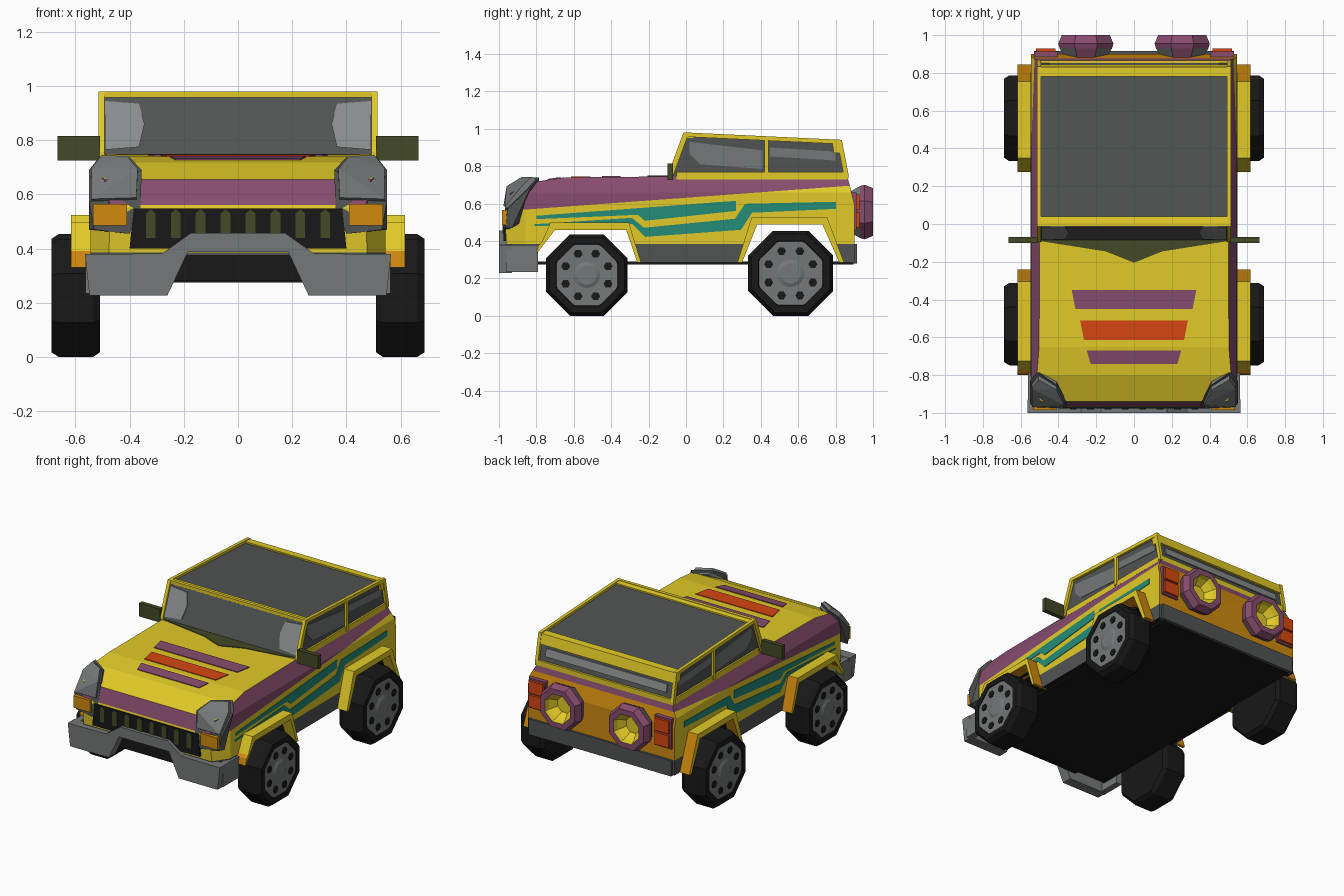
import bpy, bmesh, math
from mathutils import Vector

if "Cube" in bpy.data.objects:
    bpy.data.objects.remove(bpy.data.objects["Cube"])


def material(name, r, g, b):
    m = bpy.data.materials.new(name)
    m.diffuse_color = [((c / 255 + .055) / 1.055) ** 2.4 for c in (r, g, b)] + [1]
    m.use_nodes = True
    m.node_tree.nodes["Principled BSDF"].inputs["Base Color"].default_value = m.diffuse_color
    return m


YELLOW, ORANGE, PURPLE, GLASS, GREY, SHINE, BLACK, TEAL, RED, OLIVE = range(10)
MATS = [material(*a) for a in (
    ("yellow", 226, 202, 40), ("orange", 208, 138, 15), ("purple", 135, 76, 110),
    ("dark grey", 80, 84, 82), ("grey", 116, 120, 120), ("light grey", 138, 141, 141),
    ("black", 24, 24, 24), ("teal", 36, 140, 120), ("red orange", 215, 70, 18),
    ("olive", 68, 72, 38))]


def finish(name, bm, mat):
    bmesh.ops.recalc_face_normals(bm, faces=bm.faces)
    bm.normal_update()
    used = []
    for f in bm.faces:
        m = mat(f.calc_center_median(), f.normal) if callable(mat) else mat
        if m not in used:
            used.append(m)
        f.material_index = used.index(m)
    me = bpy.data.meshes.new(name)
    bm.to_mesh(me)
    bm.free()
    for m in used:
        me.materials.append(MATS[m])
    ob = bpy.data.objects.new(name, me)
    bpy.context.collection.objects.link(ob)
    return ob


def prism_mesh(poly, axis, a, b):
    """Extrude a 2D outline along x, y or z."""
    bm = bmesh.new()
    put = {'x': lambda p, t: (t, p[0], p[1]), 'y': lambda p, t: (p[0], t, p[1]),
           'z': lambda p, t: (p[0], p[1], t)}[axis]
    lo, hi = ([bm.verts.new(put(p, t)) for p in poly] for t in (a, b))
    bm.faces.new(lo)
    bm.faces.new(hi[::-1])
    n = len(poly)
    for i in range(n):
        j = (i + 1) % n
        bm.faces.new((lo[i], lo[j], hi[j], hi[i]))
    bmesh.ops.recalc_face_normals(bm, faces=bm.faces)
    return bm


def prism(name, poly, axis, a, b, mat):
    bm = prism_mesh(poly, axis, a, b)
    bmesh.ops.triangulate(bm, faces=bm.faces)
    return finish(name, bm, mat)


def hull(name, pts, mat):
    bm = bmesh.new()
    vs = [bm.verts.new(p) for p in pts]
    r = bmesh.ops.convex_hull(bm, input=vs)
    junk = [v for v in r["geom_interior"] if isinstance(v, bmesh.types.BMVert)]
    bmesh.ops.delete(bm, geom=junk, context='VERTS')
    return finish(name, bm, mat)


def corners(xs, ys, zs):
    return [(x, y, z) for x in xs for y in ys for z in zs]


def box(name, xs, ys, zs, mat):
    return hull(name, corners(xs, ys, zs), mat)


def bar(name, p, q, w=.011, mat=YELLOW):
    pts = []
    for c in (p, q):
        pts += corners(*[(v - w, v + w) for v in c])
    return hull(name, pts, mat)


def lathe(name, prof, segs, centre, axis, mat):
    """Spin (radius, distance) points round the x or y axis; flat side down."""
    bm = bmesh.new()
    rings = []
    for r, t in prof:
        ring = []
        for i in range(segs):
            a = math.tau * (i + .5) / segs
            u, v = r * math.sin(a), r * math.cos(a)
            p = Vector((t, u, v)) if axis == 'x' else Vector((u, t, v))
            ring.append(bm.verts.new(p + Vector(centre)))
        rings.append(ring)
    for A, B in zip(rings, rings[1:]):
        for i in range(segs):
            j = (i + 1) % segs
            bm.faces.new((A[i], A[j], B[j], B[i]))
    bm.faces.new(rings[0])
    bm.faces.new(rings[-1])
    return finish(name, bm, mat)


# Body: side profile with arches, chamfered shoulders and nose corners
FRONT_ARCH = [(-.79, .375), (-.70, .46), (-.32, .46), (-.26, .285)]
REAR_ARCH = [(.30, .285), (.38, .487), (.73, .487), (.82, .285)]
bm = prism_mesh([(-.96, .375)] + FRONT_ARCH + REAR_ARCH +
                [(.90, .285), (.90, .60), (.865, .737), (-.1, .745), (-.65, .74),
                 (-.80, .718), (-.94, .655), (-.97, .55)], 'x', -.545, .545)
bmesh.ops.triangulate(bm, faces=bm.faces)


def cut(co, no, clear):
    g = bm.verts[:] + bm.edges[:] + bm.faces[:]
    bmesh.ops.bisect_plane(bm, geom=g, plane_co=co, plane_no=no, clear_outer=clear, dist=1e-5)
    if clear:
        bmesh.ops.holes_fill(bm, edges=[e for e in bm.edges if e.is_boundary], sides=0)
        bmesh.ops.triangulate(bm, faces=bm.faces)


for s in (-1, 1):
    cut((s * .545, 0, .66), (s * .075, 0, .04), True)
    cut((s * .545, -.86, 0), (s * .11, -.075, 0), True)
cut((0, -.97, .56), (0, -.0735, 1), False)
cut((0, 0, .385), (0, 0, 1), False)


def body_colour(c, n):
    if n.z < -.5 or (abs(n.x) < .3 and abs(c.y + .02) < .85 and c.z < .5):
        return BLACK
    if c.z < .385:
        return GLASS
    if n.z > .8:
        return YELLOW
    if c.z > .56 + (c.y + .97) * .0735:
        return PURPLE
    return ORANGE if n.y > .5 else YELLOW


finish("body", bm, body_colour)
box("floor", (-.51, .51), (-.90, .895), (.275, .29), BLACK)
box("front_skid", (-.30, .30), (-.93, -.80), (.28, .41), BLACK)
box("rear_bumper", (-.53, .53), (.88, .915), (.28, .385), GLASS)

# Hood stripes and cowl hugging the hood
def hood_z(y):
    return .74 + (y + .65) * (.147 if y < -.65 else .009)


for i, (w, y0, y1, m) in enumerate(((.33, -.35, -.45, PURPLE), (.285, -.51, -.615, RED),
                                    (.25, -.67, -.74, PURPLE))):
    hull("hood_stripe_%d" % i, [(s * x, y, hood_z(y) + d) for s in (-1, 1)
         for x, y in ((w, y0), (w - .02, y1)) for d in (-.003, .005)], m)
prism("cowl", [(-.5, -.06), (-.5, -.09), (-.15, -.145), (0, -.205), (.15, -.145), (.5, -.09),
               (.5, -.06)], 'z', .74, .749, OLIVE)

# Grille, bumper
prism("grille", [(-.40, .40), (.40, .40), (.385, .548), (-.385, .548)], 'y', -.976, -.95, BLACK)
for i in range(8):
    x = -.322 + i * .092
    prism("grille_slat_%d" % i, [(x - .018, .44), (x + .018, .44), (x + .018, .53), (x, .545),
                                 (x - .018, .53)], 'y', -.981, -.97, OLIVE)
half = [(.175, .457), (.28, .382), (.565, .38), (.548, .228), (.26, .228), (.185, .388)]
prism("front_bumper", half + [(-x, z) for x, z in half[::-1]], 'y', -1, -.93, GREY)

# Cabin: glass block, belt and frame bars
hull("cabin_glass", corners((-.497, .497), (-.09, .86), (.735,)) +
     [(x, y, z) for x in (-.497, .497) for y, z in ((-.003, .965), (.815, .925))], GLASS)
hull("cabin_belt", corners((-.508, .508), (-.05, .866), (.73, .768)), YELLOW)
A0, A1, C1, C0 = (-.085, .745), (-.003, .969), (.822, .93), (.858, .745)
for s in (-1, 1):
    x = s * .503
    for n, p, q in (("front_pillar", A0, A1), ("roof_rail", A1, C1), ("rear_pillar", C1, C0),
                    ("middle_pillar", (.43, .75), (.43, .945))):
        bar(n, (x, *p), (x, *q))
bar("front_header", (-.5, *A1), (.5, *A1))
hull("front_header_lip", [(x, y, z) for x in (-.5, .5) for y, z in
     ((0, .978), (.04, .972), (0, .95), (.04, .95))], YELLOW)
bar("windshield_sill", (-.5, -.092, .742), (.5, -.092, .742), .006)
hull("rear_header", [(x, y, z) for x in (-.51, .51) for y, z in
     ((.78, .938), (.83, .936), (.845, .87), (.79, .87))], YELLOW)
hull("rear_window_shine", [(x, .86 - (z - .74) * .243 + d, z) for x in (-.45, .45)
     for z in (.80, .85) for d in (0, .008)], SHINE)

for s in (-1, 1):
    # Window highlights
    hull("windshield_shine", [(s * x, -.09 + (z - .74) * .387 + d, z) for x, z in
         ((.49, .945), (.365, .935), (.345, .86), (.365, .775), (.49, .765))
         for d in (-.005, .003)], SHINE)
    for poly in ([(.02, .93), (.41, .885), (.41, .785), (.075, .81), (.02, .866)],
                 [(.45, .90), (.80, .878), (.80, .83), (.45, .853)]):
        prism("side_window_shine", poly, 'x', s * .494, s * .5, GREY)
    # Side stripes
    prism("upper_side_stripe", [(-.8, .535), (.267, .615), (.267, .561), (-.22, .508),
          (-.257, .54), (-.8, .517)], 'x', s * .54, s * .549, TEAL)
    prism("lower_side_stripe", [(-.81, .49), (-.289, .524), (-.225, .471), (.262, .519),
          (.316, .599), (.802, .61), (.802, .572), (.353, .551), (.294, .46), (-.219, .422),
          (-.289, .492), (-.81, .48)], 'x', s * .54, s * .549, TEAL)
    # Wheel arch flares
    for n, outer, arch in (
            ("front_flare", [(-.80, .33), (-.725, .498), (-.305, .498), (-.24, .285)], FRONT_ARCH),
            ("rear_flare", [(.275, .285), (.35, .525), (.755, .525), (.845, .285)], REAR_ARCH)):
        prism(n, outer + arch[::-1], 'x', s * .50, s * .617,
              lambda c, n: ORANGE if n.y > .4 and abs(n.x) < .5 or n.z < -.5 else YELLOW)
    # Headlight, frame and turn signal
    lens = [(.375, -.962, .58), (.37, -.945, .685), (.41, -.865, .734), (.505, -.81, .735),
            (.54, -.86, .69), (.54, -.955, .575)]
    hull("headlight_frame", [(s * x, y, z) for x, y, z in
         ((.36, -.972, .55), (.355, -.945, .69), (.40, -.86, .737), (.51, -.785, .74),
          (.55, -.83, .69), (.55, -.93, .47), (.40, -.974, .455), (.53, -.965, .47),
          (.45, -.8, .55), (.549, -.955, .57))], GLASS)
    hull("headlight", [(s * x, y - d, z + d * .6) for x, y, z in lens for d in (-.03, .014)], GREY)
    box("turn_signal", (s * .41, s * .535), (-.984, -.93), (.485, .565), ORANGE)
    # Bumper end, mirror
    box("bumper_end", (s * .52, s * .562), (-.96, -.79), (.235, .378), GREY)
    box("mirror", (s * .51, s * .665), (-.10, -.07), (.725, .815), OLIVE)
    # Tail lights
    box("tail_light_frame", (s * .405, s * .53), (.87, .912), (.46, .66), PURPLE)
    for z in (.472, .567):
        box("tail_light", (s * .415, s * .52), (.90, .928), (z, z + .082), RED)

    # Rear booster rings
    def ring_colour(c, n, cx=s * .255):
        r = math.hypot(c.x - cx, c.z - .555)
        if r < .095:
            return YELLOW
        k = int(math.atan2(c.z - .555, c.x - cx) / (math.tau / 8) + 8.5)
        return GREY if c.y < .94 and k % 2 else PURPLE
    lathe("booster_ring", [(.12, .88), (.15, .93), (.158, .955), (.138, 1), (.10, 1),
                           (.09, .97), (.055, .925)], 8, (s * .255, 0, .555), 'y', ring_colour)
    # Wheels with rims and dark slots
    for n, y, r in (("front", -.53, .236), ("rear", .56, .246)):
        z = r * math.cos(math.pi / 8)
        lathe(n + "_tyre", [(r * .92, s * .51), (r, s * .535), (r, s * .66), (r * .92, s * .688),
                            (r * .76, s * .688), (r * .72, s * .672)], 8, (0, y, z), 'x', BLACK)
        lathe(n + "_rim", [(r * .75, s * .66), (r * .75, s * .684), (r * .3, s * .680),
                           (r * .22, s * .688)], 16, (0, y, z), 'x', GREY)
        for i in range(8):
            a = math.tau * (i + .5) / 8
            lathe(n + "_rim_slot", [(.024, s * .67), (.024, s * .688)], 6,
                  (0, y + r * .52 * math.cos(a), z + r * .52 * math.sin(a)), 'x', BLACK)
